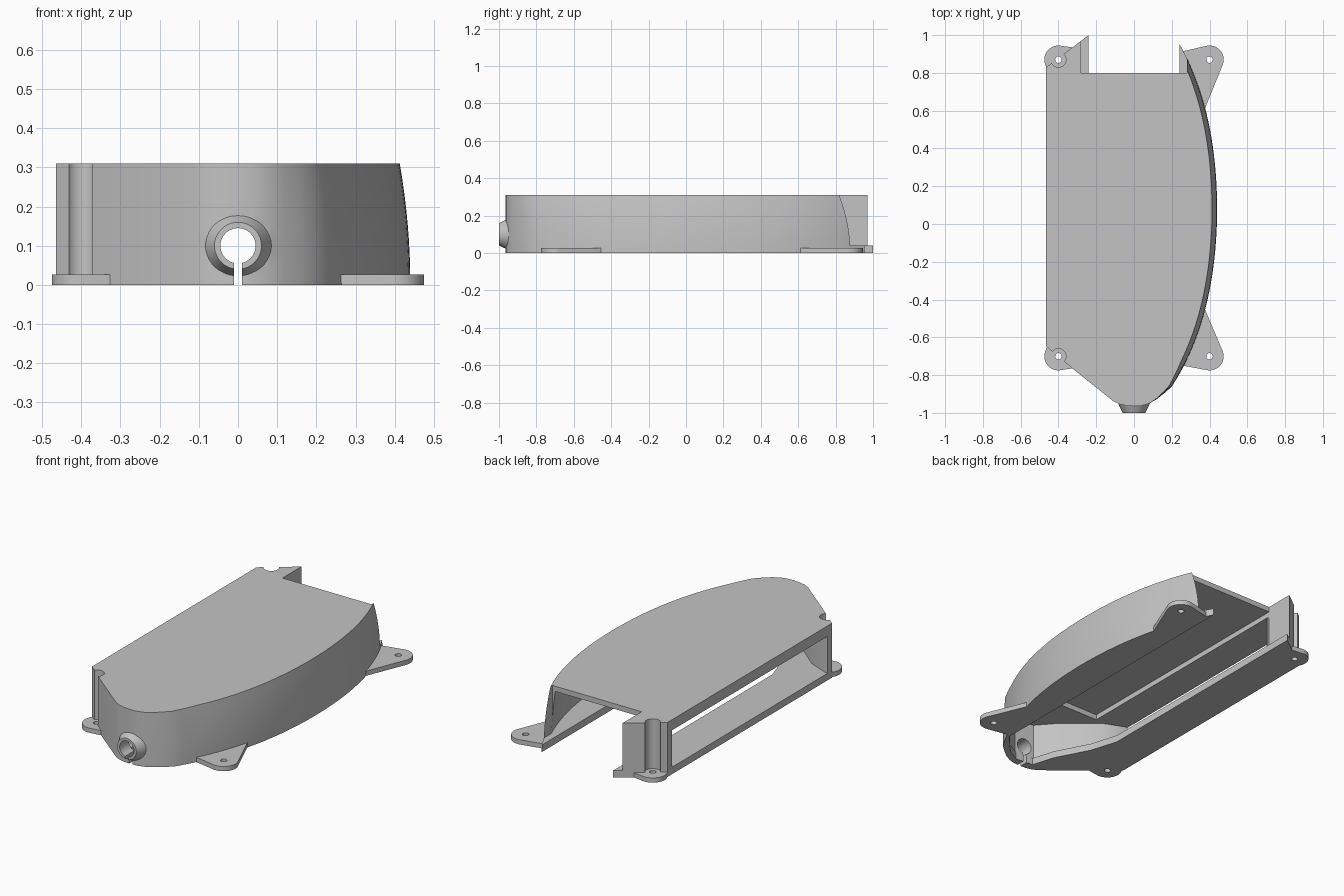
import bpy, bmesh, math
from mathutils import Matrix

if "Cube" in bpy.data.objects:
    bpy.data.objects.remove(bpy.data.objects["Cube"])

grey = bpy.data.materials.new("plain grey")
grey.diffuse_color = (0.55, 0.55, 0.55, 1)
grey.use_nodes = True
grey.node_tree.nodes["Principled BSDF"].inputs["Base Color"].default_value = grey.diffuse_color
H = 0.31


def to_object(bm, name):
    bmesh.ops.recalc_face_normals(bm, faces=bm.faces)
    me = bpy.data.meshes.new(name)
    bm.to_mesh(me)
    bm.free()
    ob = bpy.data.objects.new(name, me)
    bpy.context.collection.objects.link(ob)
    me.materials.append(grey)
    return ob


def lean(x, z):
    """The curved right wall tips inwards towards the top."""
    w = min(max((x - 0.08) / 0.2, 0), 1)
    return x - 0.027 * w * (max(z, 0) / H) ** 2


def prism(name, pts, levels, leaning=False):
    """Stack a plan outline through the given heights and cap it."""
    bm = bmesh.new()
    rings = [[bm.verts.new((lean(x, z) if leaning else x, y, z)) for x, y in pts]
             for z in levels]
    n = len(pts)
    for a, b in zip(rings, rings[1:]):
        for i in range(n):
            j = (i + 1) % n
            bm.faces.new((a[i], a[j], b[j], b[i]))
    bm.faces.new(rings[0][::-1])
    bm.faces.new(rings[-1])
    return to_object(bm, name)


def cone(name, x, y, z, r1, r2, depth, along_y=False, seg=40):
    bm = bmesh.new()
    m = Matrix.Translation((x, y, z))
    if along_y:
        m = m @ Matrix.Rotation(math.pi / 2, 4, 'X')
    bmesh.ops.create_cone(bm, cap_ends=True, segments=seg, radius1=r1, radius2=r2,
                          depth=depth, matrix=m)
    return to_object(bm, name)


def rect(x0, x1, y0, y1):
    return [(x0, y0), (x1, y0), (x1, y1), (x0, y1)]


def boolean(ob, other, op='DIFFERENCE', keep=False):
    md = ob.modifiers.new("cut", 'BOOLEAN')
    md.operation, md.solver, md.object = op, 'EXACT', other
    bpy.context.view_layer.objects.active = ob
    bpy.ops.object.modifier_apply(modifier=md.name)
    if not keep:
        bpy.data.objects.remove(other)


def curve(y0, y1, inset=0.0, n=40):
    """Bowed right side in plan."""
    out = []
    for i in range(n + 1):
        y = y0 + (y1 - y0) * i / n
        d = y - 0.08
        out.append((0.44 - 0.2 * d * d - 0.08 * d ** 4 - inset, y))
    return out


# main shell
outline = ([(-0.465, 0.83), (-0.465, -0.648), (-0.32, -0.77), (-0.11, -0.938),
            (-0.08, -0.953), (-0.04, -0.962), (0, -0.965), (0.04, -0.962),
            (0.08, -0.95), (0.12, -0.928), (0.165, -0.892)]
           + curve(-0.86, 0.96) + [(0.24, 1.0), (-0.24, 1.0)])
outline.remove((0.24, 1.0))
levels = [H * i / 8 for i in range(9)]
shell = prism("cover_shell", outline, levels, True)

# flared cable outlet on the nose
boolean(shell, cone("outlet", 0, -0.95, 0.1, 0.108, 0.06, 0.1, True), 'UNION')

# cavity, which also opens the window in the straight side
cavity = ([(-0.6, 0.79), (-0.6, -0.61), (-0.45, -0.61), (-0.33, -0.66), (-0.15, -0.81),
           (-0.06, -0.915), (0.06, -0.925), (0.13, -0.885)]
          + curve(-0.82, 0.82, 0.03) + [(-0.27, 0.82), (-0.27, 0.79)])
boolean(shell, prism("cavity", cavity, [0.04, 0.1, 0.15, 0.2, 0.25], True))
# shallow recess in the ceiling
recess = [(-0.28, 0.82), (-0.28, -0.65)] + curve(-0.65, 0.82, 0.03)
boolean(shell, prism("recess", recess, [0.24, 0.28], True))
# opening in the floor
floor = [(-0.24, 1.1), (-0.24, -0.43), (-0.19, -0.59), (-0.09, -0.78), (-0.05, -0.91),
         (0.06, -0.92), (0.13, -0.88), (0.24, -0.76), (0.24, 1.1)]
boolean(shell, prism("floor_opening", floor, [-0.1, 0.06]))
# notch at the back, and the low ledge behind the left post
boolean(shell, prism("notch", rect(-0.28, 0.28, 0.8, 1.1), [0.04, 0.5]))
# cable hole and slot
boolean(shell, cone("cable_hole", 0, -0.96, 0.1, 0.045, 0.045, 0.24, True))
boolean(shell, prism("slot", rect(-0.01, 0.01, -1.1, -0.85), [-0.1, 0.1]))

# screw tabs, with driver clearance in the left corners
tabs = [("back_left_tab", -0.4, 0.87, [(-0.29, 0.93), (-0.44, 0.78)]),
        ("front_left_tab", -0.4, -0.7, [(-0.3, -0.76), (-0.44, -0.6)]),
        ("back_right_tab", 0.4, 0.87, [(0.375, 0.61), (0.26, 0.915)]),
        ("front_right_tab", 0.4, -0.7, [(0.375, -0.45), (0.26, -0.75)])]
for name, cx, cy, roots in tabs:
    bm = bmesh.new()
    ring = [(cx + 0.075 * math.cos(t * math.pi / 20), cy + 0.075 * math.sin(t * math.pi / 20))
            for t in range(40)]
    for x, y in ring + roots:
        for z in (0, 0.027):
            bm.verts.new((x, y, z))
    bmesh.ops.convex_hull(bm, input=bm.verts)
    bmesh.ops.dissolve_limit(bm, angle_limit=0.01, verts=bm.verts, edges=bm.edges)
    tab = to_object(bm, name)
    if cx < 0:
        boolean(shell, cone("clearance", cx, cy, 0.327, 0.04, 0.04, 0.6))
    hole = cone("screw_hole", cx, cy, 0, 0.017, 0.017, 0.2, seg=24)
    if cx < 0:
        boolean(shell, hole, keep=True)
    boolean(tab, hole)

# smooth curved walls, crisp edges
for ob in bpy.context.collection.objects:
    bpy.ops.object.select_all(action='DESELECT')
    ob.select_set(True)
    bpy.context.view_layer.objects.active = ob
    bpy.ops.object.shade_smooth_by_angle(angle=math.radians(30))
